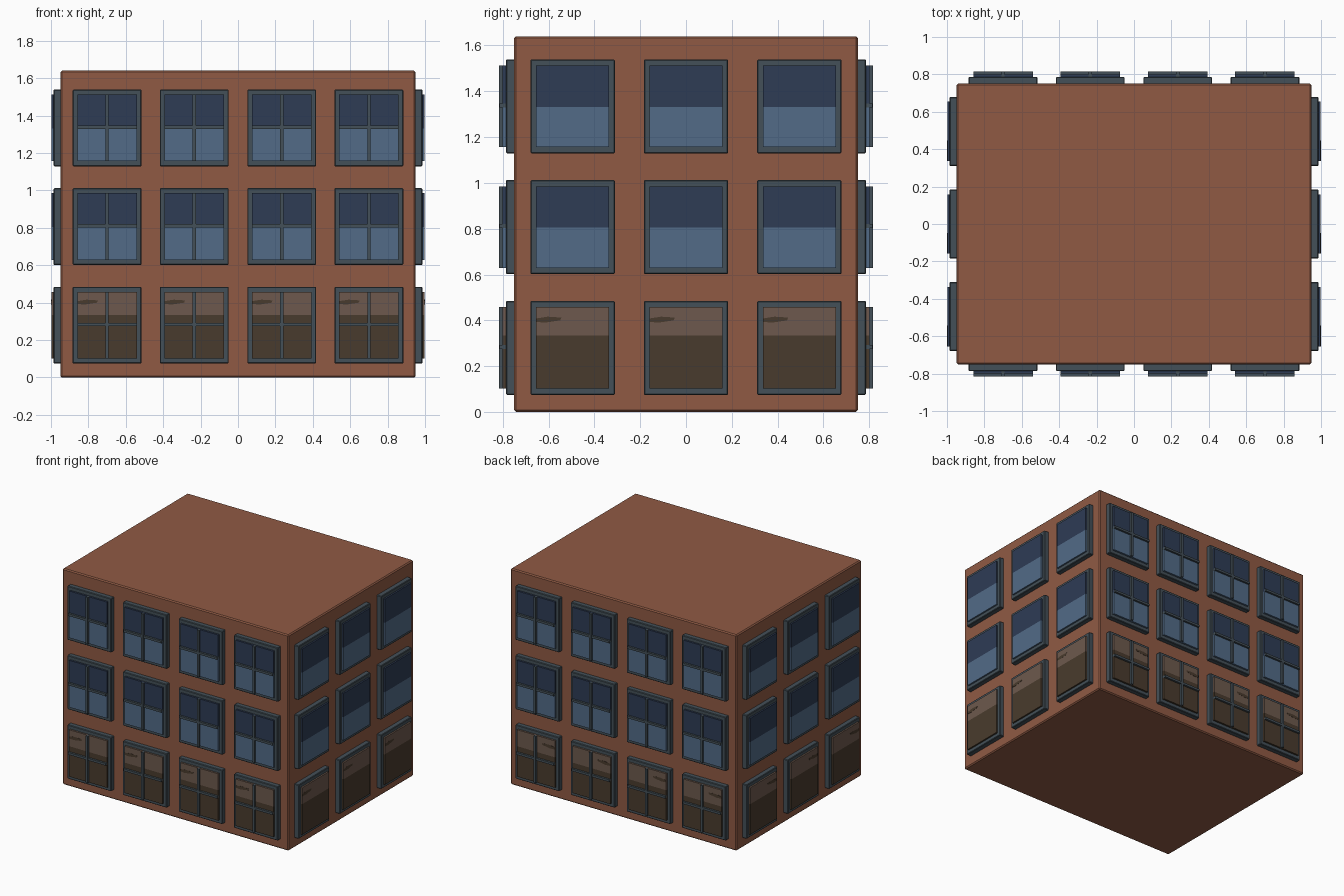
import bpy, bmesh
from mathutils import Vector

if "Cube" in bpy.data.objects:
    bpy.data.objects.remove(bpy.data.objects["Cube"])


def lin(c):
    c /= 255
    return c / 12.92 if c <= 0.04045 else ((c + 0.055) / 1.055) ** 2.4


def material(name, r, g, b):
    m = bpy.data.materials.new(name)
    m.diffuse_color = (lin(r), lin(g), lin(b), 1)
    m.use_nodes = True
    m.node_tree.nodes["Principled BSDF"].inputs["Base Color"].default_value = m.diffuse_color
    return m


brick = material("brick", 144, 90, 68)
trim = material("slate_trim", 68, 80, 88)
navy = material("navy_glass", 46, 60, 85)
blue = material("blue_glass", 82, 107, 135)
dark = material("dark_brown_glass", 73, 59, 45)
tan = material("light_brown_glass", 109, 89, 77)


def add_prism(bm, pts, place, d0, d1):
    """Extrude a (u, z) outline outwards from depth d0 to d1 on a wall."""
    low = [bm.verts.new(place(u, z, d0)) for u, z in pts]
    top = [bm.verts.new(place(u, z, d1)) for u, z in pts]
    bm.faces.new(low)
    bm.faces.new(top)
    n = len(pts)
    for i in range(n):
        j = (i + 1) % n
        bm.faces.new((low[i], low[j], top[j], top[i]))


def rect(u, z, w, h):
    return [(u - w / 2, z - h / 2), (u + w / 2, z - h / 2),
            (u + w / 2, z + h / 2), (u - w / 2, z + h / 2)]


def finish(bm, name, mat, bevel=0):
    bmesh.ops.recalc_face_normals(bm, faces=bm.faces)
    me = bpy.data.meshes.new(name)
    bm.to_mesh(me)
    bm.free()
    me.materials.append(mat)
    ob = bpy.data.objects.new(name, me)
    bpy.context.collection.objects.link(ob)
    if bevel:
        mod = ob.modifiers.new("soft_edges", "BEVEL")
        mod.width = bevel
        mod.segments = 1
    return ob


# Main block
bm = bmesh.new()
add_prism(bm, rect(0, 0.82, 1.9, 1.64), lambda u, z, d: Vector((u, d, z)), -0.75, 0.75)
finish(bm, "building_block", brick, 0.008)

# Wall placement: u runs along the wall, d is the distance out from the wall
walls = []
for s in (-1, 1):
    walls.append((lambda u, z, d, s=s: Vector((u, s * (0.75 + d), z)),
                  (-0.7, -0.234, 0.234, 0.7), 0.05, True))
    walls.append((lambda u, z, d, s=s: Vector((s * (0.95 + d), u, z)),
                  (-0.495, 0, 0.495), 0.048, False))

FLOORS = (0.28, 0.807, 1.334)
GW, GH = 0.318, 0.356

frames, bars = bmesh.new(), bmesh.new()
upper, lower = bmesh.new(), bmesh.new()
ground_top, ground_low, streaks = bmesh.new(), bmesh.new(), bmesh.new()

for place, columns, glass_d, barred in walls:
    for u in columns:
        for floor, z in enumerate(FLOORS):
            add_prism(frames, rect(u, z, 0.368, 0.41), place, -0.01, 0.036)
            bottom, top = z - GH / 2, z + GH / 2
            # Two-tone pane, split part way up
            split = z + (0.053 if floor == 0 else -0.002)
            hi, lo = (ground_top, ground_low) if floor == 0 else (upper, lower)
            add_prism(hi, rect(u, (split + top) / 2, GW, top - split), place, 0.02, glass_d)
            add_prism(lo, rect(u, (split + bottom) / 2, GW, split - bottom), place, 0.02, glass_d)
            # Dark streak on the ground floor panes
            if floor == 0:
                a = u - GW / 2
                add_prism(streaks, [(a, z + 0.113), (a + 0.04, z + 0.11), (a + 0.105, z + 0.12),
                                    (a + 0.11, z + 0.132), (a + 0.05, z + 0.136), (a, z + 0.128)],
                          place, glass_d - 0.001, glass_d + 0.001)
            # Crossed glazing bars on front and back
            if barred:
                add_prism(bars, rect(u, z, 0.017, GH), place, 0.03, 0.066)
                add_prism(bars, rect(u, z + 0.004, GW, 0.017), place, 0.03, 0.065)

finish(frames, "window_frames", trim, 0.004)
finish(bars, "glazing_bars", trim)
finish(upper, "upper_panes", navy)
finish(lower, "lower_panes", blue)
finish(ground_top, "ground_floor_upper_panes", tan)
finish(ground_low, "ground_floor_lower_panes", dark)
finish(streaks, "ground_floor_streaks", dark)
